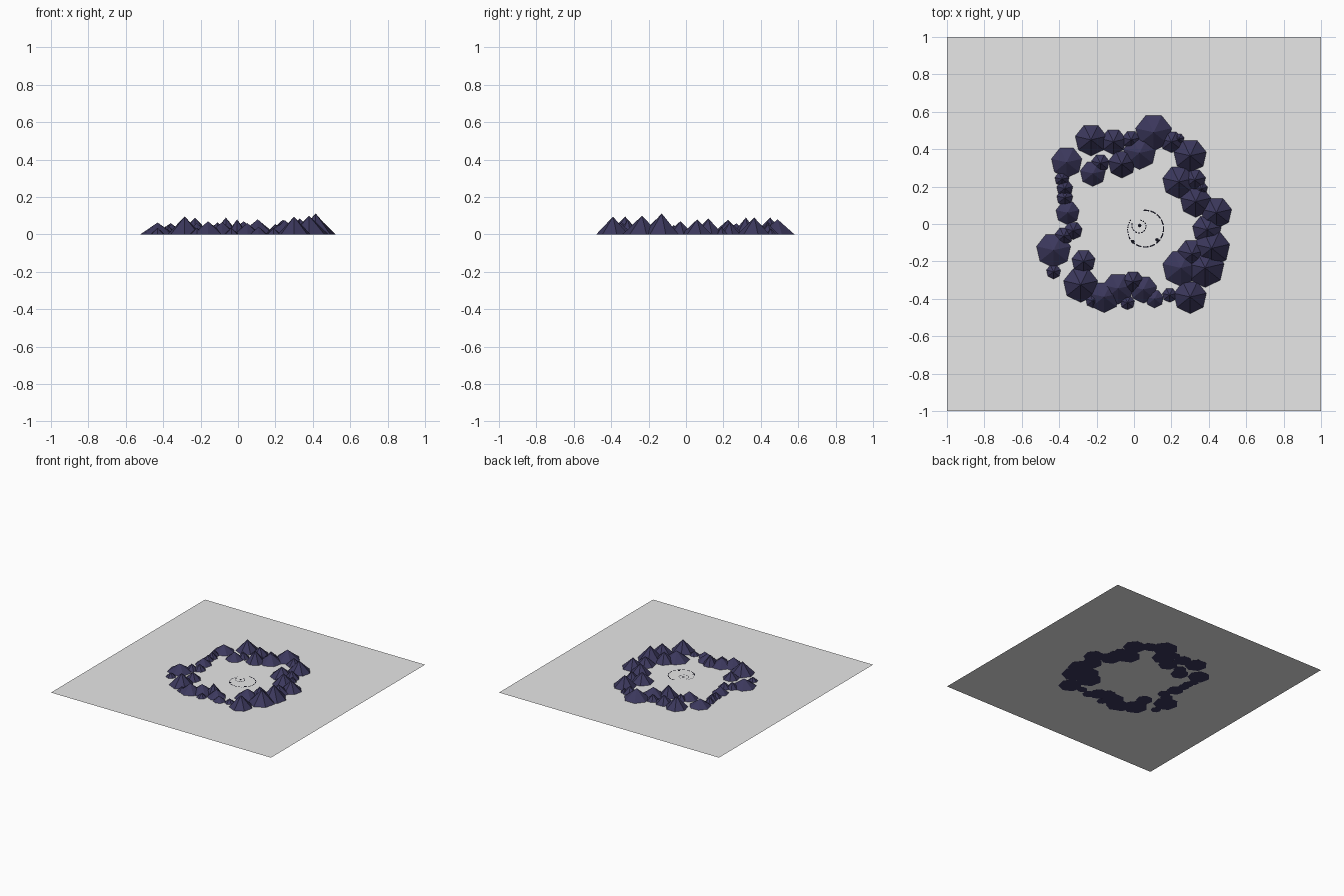
import bpy, bmesh, math

if "Cube" in bpy.data.objects:
    bpy.data.objects.remove(bpy.data.objects["Cube"])


def material(name, rgb):
    m = bpy.data.materials.new(name)
    m.diffuse_color = (*rgb, 1)
    m.use_nodes = True
    m.node_tree.nodes["Principled BSDF"].inputs["Base Color"].default_value = m.diffuse_color
    return m


ROCK = material("dark slate blue", (0.045, 0.04, 0.11))
GREY = material("light grey", (0.8, 0.8, 0.8))
BLACK = material("near black", (0.006, 0.006, 0.012))


def make(name, bm, mat):
    mesh = bpy.data.meshes.new(name)
    bm.to_mesh(mesh)
    bm.free()
    mesh.materials.append(mat)
    ob = bpy.data.objects.new(name, mesh)
    bpy.context.collection.objects.link(ob)
    return ob


# Flat ground sheet, a hair above the mountain bases
bm = bmesh.new()
bmesh.ops.create_grid(bm, x_segments=1, y_segments=1, size=1)
bmesh.ops.translate(bm, verts=bm.verts, vec=(0, 0, 0.001))
make("ground_sheet", bm, GREY)


def mountains(name, peaks):
    """Seven-sided cones, one corner pointing to -y: (x, y, radius, height)."""
    bm = bmesh.new()
    for x, y, r, h in peaks:
        ring = []
        for i in range(7):
            a = -math.pi / 2 + math.tau * i / 7
            ring.append(bm.verts.new((x + r * math.cos(a), y + r * math.sin(a), 0)))
        tip = bm.verts.new((x, y, h))
        for i in range(7):
            bm.faces.new((ring[i], ring[(i + 1) % 7], tip))
        bm.faces.new(ring[::-1])
    make(name, bm, ROCK)


# Mountain ring, one range per side
mountains("north_range", [
    (-.23, .45, .087, .09), (-.11, .44, .07, .065), (-.015, .45, .05, .05),
    (.105, .49, .1, .08), (.03, .38, .09, .07), (-.065, .32, .075, .09),
    (-.18, .325, .05, .05), (-.22, .27, .07, .06), (.2, .44, .06, .055),
    (.24, .455, .03, .03)])
mountains("west_range", [
    (-.36, .33, .085, .06), (-.385, .24, .04, .045), (-.37, .19, .045, .05),
    (-.37, .14, .045, .045), (-.355, .06, .065, .055), (-.325, -.035, .05, .05),
    (-.375, -.065, .05, .05), (-.43, -.14, .095, .063), (-.43, -.255, .04, .035)])
mountains("south_range", [
    (-.27, -.2, .065, .06), (-.285, -.325, .095, .095), (-.16, -.39, .085, .07),
    (-.22, -.41, .04, .035), (-.085, -.345, .085, .065), (-.035, -.42, .04, .035),
    (-.005, -.31, .06, .08), (.05, -.35, .075, .06), (.11, -.4, .05, .04),
    (.19, -.38, .04, .035), (.3, -.39, .09, .095)])
mountains("east_range", [
    (.25, -.235, .1, .075), (.38, -.235, .105, .1), (.31, -.16, .08, .08),
    (.415, -.13, .1, .112), (.39, -.03, .08, .07), (.44, .06, .085, .08),
    (.33, .12, .085, .085), (.24, .225, .09, .078), (.325, .235, .06, .065),
    (.36, .19, .035, .04), (.3, .365, .09, .09)])


# Spiral mark in the clearing: thin ribbon arcs with gaps
def arc(bm, cx, cy, r0, r1, a0, a1, steps, width, gap):
    def pt(t, off):
        a = math.radians(a0 + (a1 - a0) * t)
        r = r0 + (r1 - r0) * t + off
        return bm.verts.new((cx + r * math.cos(a), cy + r * math.sin(a), 0.003))
    for i in range(steps):
        if i % gap == gap - 1:
            continue
        t, u = i / steps, (i + 1) / steps
        bm.faces.new((pt(t, -width / 2), pt(t, width / 2),
                      pt(u, width / 2), pt(u, -width / 2)))


bm = bmesh.new()
arc(bm, .06, -.025, .098, .098, 95, -150, 56, .007, 5)
arc(bm, .06, -.025, .097, .09, -150, -215, 16, .006, 2)
arc(bm, .03, -.01, .042, .03, 160, 450, 36, .006, 3)
for x, y in ((.123, -.085), (-.005, -.095), (.03, -.008)):
    arc(bm, x, y, .005, .005, 0, 360, 8, .01, 9)
bmesh.ops.recalc_face_normals(bm, faces=bm.faces)
for f in bm.faces:
    if f.normal.z < 0:
        f.normal_flip()
make("spiral_mark", bm, BLACK)
